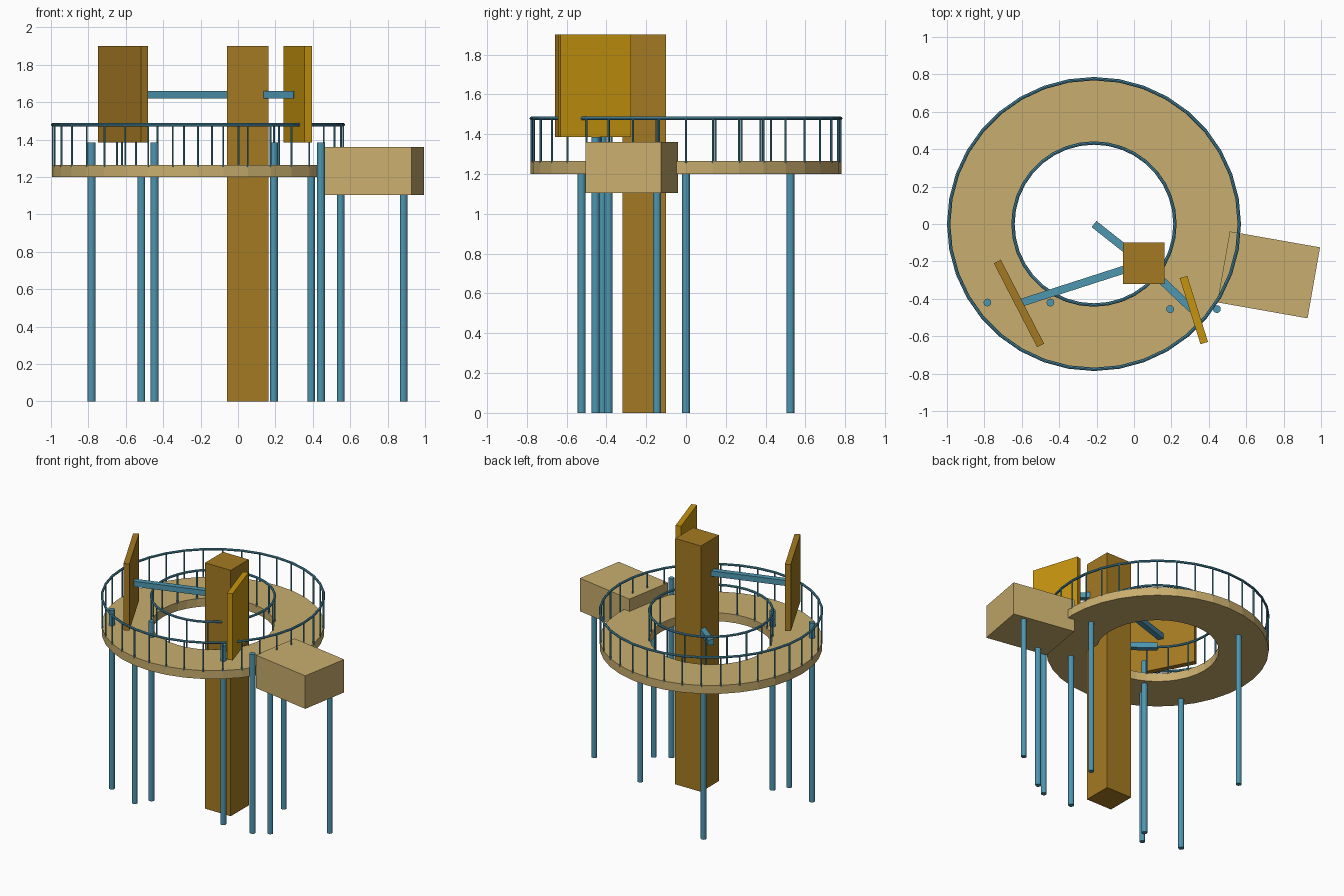
import bpy, bmesh, math
from mathutils import Vector

cube = bpy.data.objects.get("Cube")
if cube:
    bpy.data.objects.remove(cube, do_unlink=True)


def material(name, rgb):
    lin = [((c / 255 + 0.055) / 1.055) ** 2.4 for c in rgb] + [1.0]
    m = bpy.data.materials.new(name)
    m.use_nodes = True
    m.diffuse_color = lin
    m.node_tree.nodes["Principled BSDF"].inputs["Base Color"].default_value = lin
    return m


tan = material("tan", (201, 174, 110))
brown = material("golden_brown", (165, 122, 34))
yellow = material("mustard", (198, 148, 14))
blue = material("steel_blue", (78, 150, 176))

CX = -0.214                      # ring centre
DECK_LOW, DECK_TOP, RAIL_Z = 1.20, 1.265, 1.48
ARM_Z = 1.64
TOWER = (0.052, -0.21)


def finish(name, bm, mat, smooth=False):
    bmesh.ops.recalc_face_normals(bm, faces=bm.faces)
    me = bpy.data.meshes.new(name)
    bm.to_mesh(me)
    bm.free()
    me.materials.append(mat)
    ob = bpy.data.objects.new(name, me)
    bpy.context.collection.objects.link(ob)
    return ob


def box(name, mat, x, y, z0, z1, sx, sy, degrees=0):
    bm = bmesh.new()
    bmesh.ops.create_cube(bm, size=1)
    bmesh.ops.scale(bm, vec=(sx, sy, z1 - z0), verts=bm.verts)
    ob = finish(name, bm, mat)
    ob.location = (x, y, (z0 + z1) / 2)
    ob.rotation_euler.z = math.radians(degrees)
    return ob


def post(name, x, y, z0, z1, r, sides):
    bm = bmesh.new()
    bmesh.ops.create_cone(bm, cap_ends=True, segments=sides, radius1=r, radius2=r, depth=z1 - z0)
    ob = finish(name, bm, blue)
    ob.location = (x, y, (z0 + z1) / 2)
    return ob


def arm(name, start, end, z, w=0.042):
    a, b = Vector(start), Vector(end)
    d, mid = b - a, (a + b) / 2
    return box(name, blue, mid.x, mid.y, z - w / 2, z + w / 2, d.length, w,
               math.degrees(math.atan2(d.y, d.x)))


def ring(name, mat, profile, sides=36):
    """Sweep a closed (radius, z) profile round the ring centre."""
    bm = bmesh.new()
    loops = []
    for i in range(sides):
        t = math.tau * i / sides
        loops.append([bm.verts.new((CX + r * math.cos(t), r * math.sin(t), z)) for r, z in profile])
    n = len(profile)
    for i in range(sides):
        p, q = loops[i], loops[(i + 1) % sides]
        for k in range(n):
            bm.faces.new((p[k], q[k], q[(k + 1) % n], p[(k + 1) % n]))
    return finish(name, bm, mat)


# Ring-shaped deck
ring("deck", tan, [(0.43, DECK_LOW), (0.78, DECK_LOW), (0.78, DECK_TOP), (0.43, DECK_TOP)])

# Railings: round handrail and thin balusters on both edges
for side, radius, count in (("outer", 0.777, 36), ("inner", 0.433, 18)):
    section = [(radius + 0.009 * math.cos(math.tau * k / 8),
                RAIL_Z + 0.009 * math.sin(math.tau * k / 8)) for k in range(8)]
    ring(side + "_handrail", blue, section)
    for i in range(count):
        t = math.tau * i / count
        post(side + "_baluster", CX + radius * math.cos(t), radius * math.sin(t),
             DECK_TOP - 0.01, RAIL_Z, 0.0055, 6)

# Tower and side cabin
box("tower", brown, *TOWER, 0, 1.90, 0.22, 0.22)
box("cabin", tan, 0.72, -0.272, 1.105, 1.36, 0.49, 0.385, -10)

# Upright panels
box("right_panel", brown, -0.615, -0.425, 1.385, 1.90, 0.505, 0.042, -62.7)
box("left_panel", yellow, 0.32, -0.46, 1.385, 1.90, 0.37, 0.042, -72.5)

# Horizontal arms from the tower
arm("right_panel_arm", TOWER, (-0.60, -0.42), ARM_Z)
arm("left_panel_arm", TOWER, (0.31, -0.455), ARM_Z)
arm("deck_arm", TOWER, (CX, 0), 1.235)

# Legs under the deck
for degrees in (0, 120, 240):
    t = math.radians(degrees)
    post("deck_leg", CX + 0.605 * math.cos(t), 0.605 * math.sin(t), 0, DECK_LOW + 0.01, 0.02, 12)

# Legs under the cabin
for x, y in ((0.55, -0.39), (0.885, -0.145)):
    post("cabin_leg", x, y, 0, 1.11, 0.02, 12)

# Tall poles beside the panels
for x, y in ((-0.784, -0.42), (-0.447, -0.42), (0.193, -0.455), (0.443, -0.455)):
    post("panel_pole", x, y, 0, 1.385, 0.021, 12)
